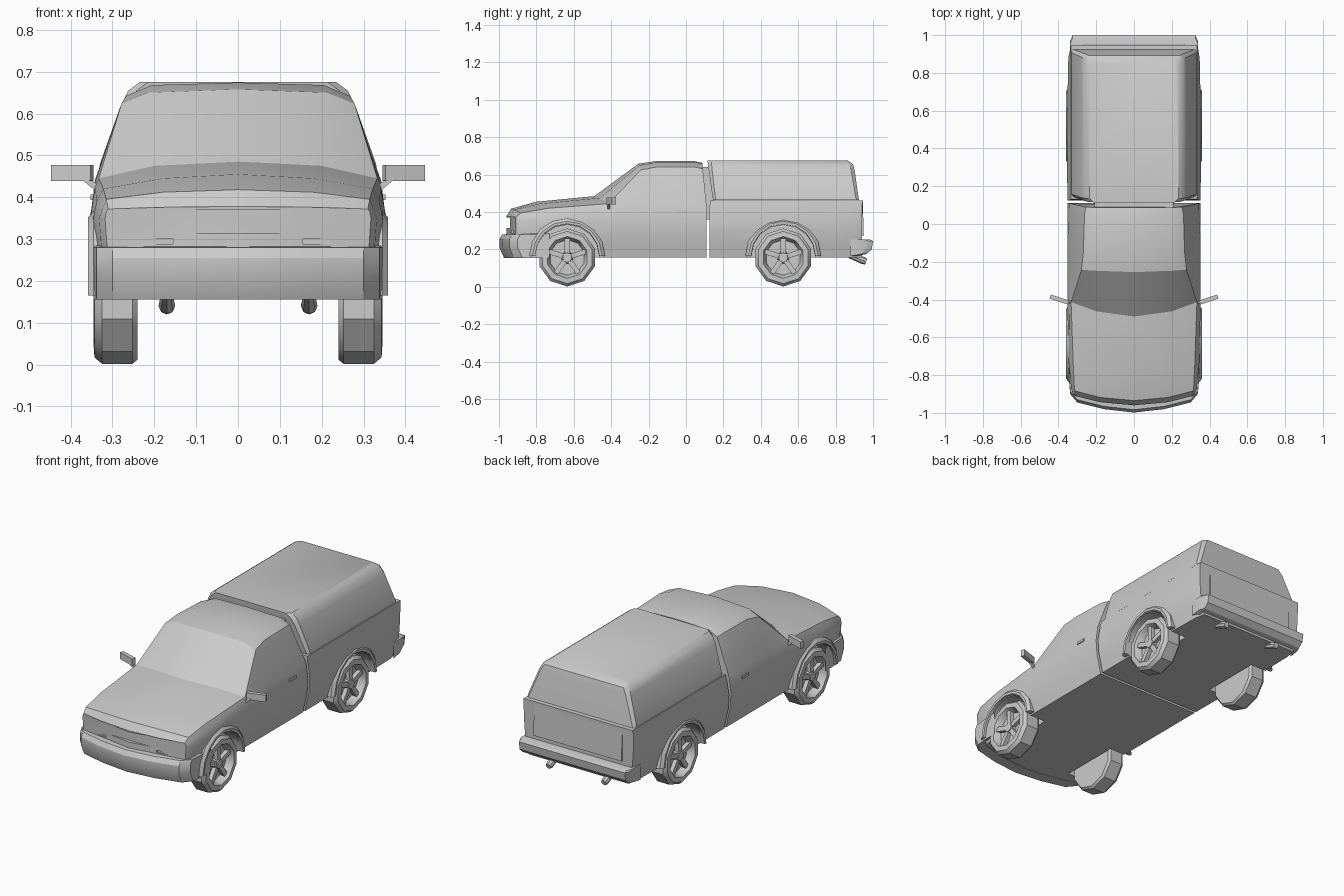
import bpy, bmesh, math
from mathutils import Vector, Matrix

if "Cube" in bpy.data.objects:
    bpy.data.objects.remove(bpy.data.objects["Cube"])

grey = bpy.data.materials.new("plain grey")
grey.use_nodes = True
grey.diffuse_color = (0.6, 0.6, 0.6, 1)
grey.node_tree.nodes["Principled BSDF"].inputs["Base Color"].default_value = (0.6, 0.6, 0.6, 1)


def finish(name, bm, smooth=30):
    bmesh.ops.recalc_face_normals(bm, faces=bm.faces)
    mesh = bpy.data.meshes.new(name)
    bm.to_mesh(mesh)
    bm.free()
    mesh.materials.append(grey)
    ob = bpy.data.objects.new(name, mesh)
    bpy.context.collection.objects.link(ob)
    shade(ob, smooth)
    return ob


def shade(ob, angle):
    bpy.ops.object.select_all(action='DESELECT')
    bpy.context.view_layer.objects.active = ob
    ob.select_set(True)
    bpy.ops.object.shade_smooth_by_angle(angle=math.radians(angle))


def loft(name, rings, caps=True, closed=False, smooth=30):
    bm = bmesh.new()
    vs = [[bm.verts.new(p) for p in r] for r in rings]
    n = len(rings[0])
    pairs = list(zip(vs, vs[1:])) + ([(vs[-1], vs[0])] if closed else [])
    for a, b in pairs:
        for i in range(n):
            j = (i + 1) % n
            bm.faces.new((a[i], a[j], b[j], b[i]))
    if caps and not closed:
        bm.faces.new(vs[0])
        bm.faces.new(vs[-1])
    return finish(name, bm, smooth)


def box(name, centre, size, rot=None):
    bm = bmesh.new()
    bmesh.ops.create_cube(bm, size=1)
    for v in bm.verts:
        p = Vector(a * b for a, b in zip(v.co, size))
        v.co = (rot @ p if rot else p) + Vector(centre)
    return finish(name, bm)


def cut(ob, cutter):
    cutter.hide_render = True
    m = ob.modifiers.new("cut", 'BOOLEAN')
    m.object, m.operation, m.solver = cutter, 'DIFFERENCE', 'EXACT'
    bpy.ops.object.select_all(action='DESELECT')
    bpy.context.view_layer.objects.active = ob
    ob.select_set(True)
    # keep the cut ahead of any shading modifier
    bpy.ops.object.modifier_move_to_index(modifier=m.name, index=0)
    bpy.ops.object.modifier_apply(modifier=m.name)
    bpy.data.objects.remove(cutter)


def disc(x, y, z, r, n, turn=0):
    return [(x, y + r * math.sin(turn + math.tau * i / n),
             z - r * math.cos(turn + math.tau * i / n)) for i in range(n)]


# lower flank shared by cab and bed: half-width and height from sill to waist
FLANK = [(0.322, 0.157), (0.333, 0.21), (0.347, 0.27), (0.353, 0.35)]


def section(y, upper, bow=0, lean=0, w=1):
    half = [(x * w, z) for x, z in FLANK] + upper
    half = [(x, y - bow * (1 - min(1, (x / 0.34) ** 2)) - lean * max(0, z - 0.43), z)
            for x, z in half]
    low = (0, y - bow, FLANK[0][1])
    return [low] + half + [(-x, yy, z) for x, yy, z in reversed(half) if x > 0]


# cab and bonnet, from nose to rear wall
cab = loft("cab_body", [
    section(-0.90, [(0.315, 0.365), (0.31, 0.372), (0.18, 0.376), (0, 0.378)], 0.06, w=0.90),
    section(-0.875, [(0.325, 0.37), (0.315, 0.395), (0.18, 0.412), (0, 0.418)], 0.06, w=0.94),
    section(-0.73, [(0.338, 0.39), (0.322, 0.42), (0.18, 0.445), (0, 0.455)], 0.07, w=0.98),
    section(-0.41, [(0.342, 0.425), (0.333, 0.445), (0.2, 0.475), (0, 0.485)], 0.08),
    section(-0.235, [(0.342, 0.435), (0.278, 0.625), (0.215, 0.65), (0, 0.658)], 0.02),
    section(-0.15, [(0.342, 0.44), (0.268, 0.642), (0.205, 0.668), (0, 0.674)]),
    section(0.06, [(0.342, 0.44), (0.262, 0.64), (0.2, 0.667), (0, 0.672)], 0, 0.06),
    section(0.11, [(0.340, 0.44), (0.255, 0.632), (0.2, 0.658), (0, 0.663)], 0, 0.10),
], smooth=25)

# load bed
bed = loft("load_bed", [section(y, [(0.337, 0.44), (0.334, 0.462), (0, 0.462)], 0, -0.2, w)
                        for y, w in ((0.125, 1), (0.55, 1.005), (0.88, 0.985), (0.94, 0.95))])


def rect(z, x, y0, y1, c):
    pts = [(x - c, y0), (x, y0 + c), (x, y1 - c), (x - c, y1)]
    return [(a, b, z) for a, b in pts] + [(-a, b, z) for a, b in reversed(pts)]


# hard cover over the bed
loft("bed_cover", [rect(0.464, 0.332, 0.145, 0.925, 0.012), rect(0.48, 0.33, 0.142, 0.922, 0.015),
                   rect(0.62, 0.28, 0.122, 0.902, 0.018), rect(0.655, 0.262, 0.117, 0.893, 0.02),
                   rect(0.675, 0.235, 0.115, 0.865, 0.02)], smooth=28)
box("gap_seal", (0, 0.115, 0.50), (0.42, 0.07, 0.28))

# grille and lamp recesses
cut(cab, box("grille_cutter", (0, -0.99, 0.342), (0.31, 0.10, 0.055)))
for s in (-1, 1):
    cut(cab, box("lamp_slot_cutter", (s * 0.23, -0.95, 0.294), (0.15, 0.05, 0.012)))

# wheels, arches and flares
TYRE = [(0.240, 0.09), (0.240, 0.145), (0.252, 0.155), (0.325, 0.155), (0.343, 0.14),
        (0.345, 0.112), (0.325, 0.102), (0.305, 0.095)]
for place, y, body in (("front", -0.635, cab), ("rear", 0.52, bed)):
    for side, s in (("left", 1), ("right", -1)):
        name = place + "_" + side
        cut(body, loft("arch_cutter", [disc(s * x, y, 0.16, 0.172, 16) for x in (0.225, 0.45)]))
        loft(name + "_tyre", [disc(s * x, y, 0.157, r, 10) for x, r in TYRE], smooth=35)
        for k in range(5):
            a = math.tau * k / 5
            rot = Matrix.Rotation(a, 3, 'X')
            c = Vector((s * 0.318, y, 0.157)) + rot @ Vector((0, 0, 0.055))
            box(name + "_spoke", c, (0.022, 0.027, 0.095), rot)
        loft(name + "_hub", [disc(s * 0.30, y, 0.157, 0.035, 10), disc(s * 0.333, y, 0.157, 0.025, 10)])
        # flared lip over the wheel
        rings = []
        for k in range(9):
            a = math.pi * k / 8
            rings.append([(s * x, y + r * math.cos(a), 0.165 + r * math.sin(a)) for x, r in
                          ((0.32, 0.17), (0.358, 0.172), (0.359, 0.186), (0.345, 0.202), (0.32, 0.202))])
        loft(name + "_wheel_flare", rings)
shade(cab, 25)
shade(bed, 30)

# front bumper, swept across the bowed nose
FRONT = [(0.09, 0.155), (0.025, 0.155), (0.0, 0.21), (0.0, 0.255), (0.015, 0.28), (0.09, 0.285)]
loft("front_bumper", [[(x, y + dy, z) for dy, z in FRONT] for x, y in
                      ((-0.345, -0.82), (-0.338, -0.90), (-0.30, -0.945), (-0.16, -0.98), (0, -0.998),
                       (0.16, -0.98), (0.30, -0.945), (0.338, -0.90), (0.345, -0.82))])

# rear bumper
REAR = [(0.91, 0.165), (0.965, 0.175), (0.993, 0.20), (1.0, 0.245), (0.985, 0.252), (0.91, 0.252)]
loft("rear_bumper", [[(x, y - d, z) for y, z in REAR] for x, d in
                     ((-0.338, 0.03), (-0.325, 0), (0.325, 0), (0.338, 0.03))])

# tailgate panel
box("tailgate", (0, 0.942, 0.36), (0.54, 0.012, 0.17), Matrix.Rotation(0.03, 3, 'X'))

for side, s in (("left", 1), ("right", -1)):
    # door mirrors on short arms
    turn = Matrix.Rotation(s * 0.32, 3, 'Z')
    box(side + "_mirror", (s * 0.396, -0.40, 0.458), (0.10, 0.022, 0.038), turn)
    box(side + "_mirror_arm", (s * 0.35, -0.414, 0.432), (0.05, 0.014, 0.014),
        Matrix.Rotation(-s * 0.7, 3, 'Y'))
    box(side + "_door_handle", (s * 0.347, -0.02, 0.40), (0.012, 0.055, 0.014))
    # exhaust tips
    tilt = Matrix.Rotation(-0.35, 4, 'X')
    tip = [[Vector((s * 0.17, 0.93, 0.147)) + tilt @ Vector((r * math.cos(a), t, r * math.sin(a)))
            for a in [math.tau * i / 8 for i in range(8)]] for t, r in ((-0.06, 0.014), (0.02, 0.02), (0.035, 0.016))]
    loft(side + "_exhaust_tip", tip)
